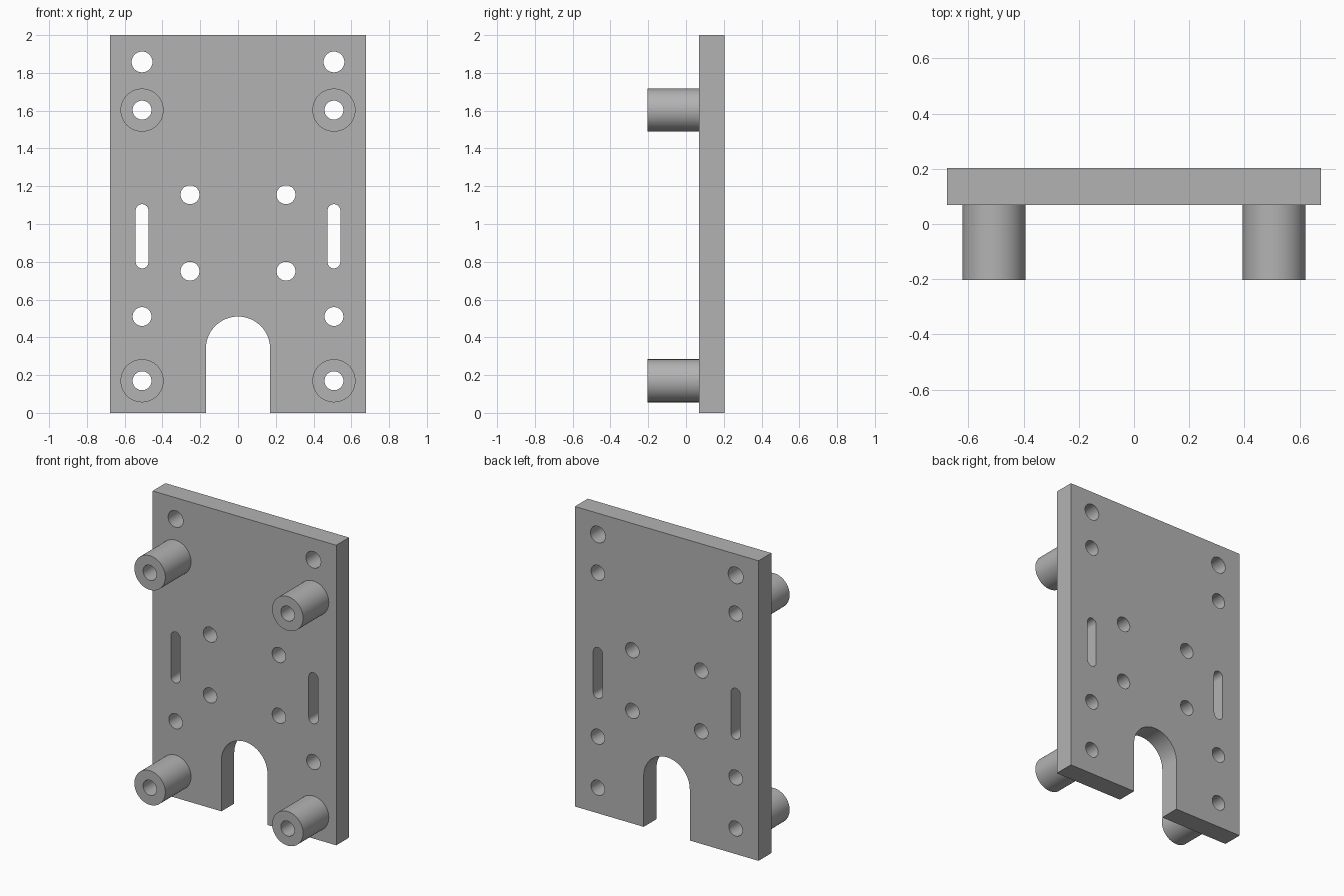
import bpy, bmesh, math

cube = bpy.data.objects.get("Cube")
if cube:
    bpy.data.objects.remove(cube, do_unlink=True)

FRONT, SEAM, BACK = -0.203, 0.068, 0.203
HALF_W, HEIGHT, COL_X = 0.677, 2.0, 0.508

grey = bpy.data.materials.new("plain grey")
grey.use_nodes = True
tone = (0.45, 0.45, 0.45, 1)
grey.diffuse_color = tone
grey.node_tree.nodes["Principled BSDF"].inputs["Base Color"].default_value = tone


def capsule(x, z_low, z_high, r, seg=48):
    """Outline of an upright slot; a circle when both centres match."""
    pts = []
    for zc, start in ((z_high, 0), (z_low, math.pi)):
        for i in range(seg // 2 + 1):
            a = start + 2 * math.pi * i / seg
            pts.append((x + r * math.cos(a), zc + r * math.sin(a)))
    return pts


def add_prism(bm, outline, y0, y1):
    """Extrude an x-z outline along y."""
    face = bm.faces.new([bm.verts.new((x, y0, z)) for x, z in outline])
    ext = bmesh.ops.extrude_face_region(bm, geom=[face])["geom"]
    moved = [v for v in ext if isinstance(v, bmesh.types.BMVert)]
    bmesh.ops.translate(bm, verts=moved, vec=(0, y1 - y0, 0))


def make(name, outlines, y0, y1):
    bm = bmesh.new()
    for outline in outlines:
        add_prism(bm, outline, y0, y1)
    bmesh.ops.remove_doubles(bm, verts=bm.verts, dist=1e-5)
    bmesh.ops.recalc_face_normals(bm, faces=bm.faces)
    mesh = bpy.data.meshes.new(name)
    bm.to_mesh(mesh)
    bm.free()
    mesh.materials.append(grey)
    obj = bpy.data.objects.new(name, mesh)
    bpy.context.collection.objects.link(obj)
    return obj


def cut_and_shade(obj, cutter):
    bpy.ops.object.select_all(action="DESELECT")
    bpy.context.view_layer.objects.active = obj
    obj.select_set(True)
    mod = obj.modifiers.new("openings", "BOOLEAN")
    mod.operation, mod.solver, mod.object = "DIFFERENCE", "EXACT", cutter
    bpy.ops.object.modifier_apply(modifier=mod.name)
    bpy.ops.object.shade_smooth_by_angle(angle=math.radians(30))


# Openings: central notch, then mirrored holes and slots
BOSS_Z = {"lower": 0.17, "upper": 1.603}
openings = [capsule(0, -0.3, 0.34, 0.17, 64)]
for s in (-1, 1):
    holes = [(COL_X, 1.858, 0.055), (COL_X, 0.51, 0.05),
             (0.254, 1.155, 0.05), (0.254, 0.75, 0.05)]
    holes += [(COL_X, z, 0.05) for z in BOSS_Z.values()]
    openings += [capsule(s * x, z, z, r) for x, z, r in holes]
    openings.append(capsule(s * COL_X, 0.799, 1.071, 0.034))
cutter = make("opening_cutter", openings, FRONT - 0.1, BACK + 0.1)
cutter.hide_render = True

# Flat mounting plate
rect = [(-HALF_W, 0), (HALF_W, 0), (HALF_W, HEIGHT), (-HALF_W, HEIGHT)]
cut_and_shade(make("mounting_plate", [rect], SEAM, BACK), cutter)

# Four hollow standoffs on the front
for side, s in (("right", -1), ("left", 1)):
    for level, z in BOSS_Z.items():
        boss = make(f"{level}_{side}_standoff",
                    [capsule(s * COL_X, z, z, 0.114, 64)], FRONT, SEAM)
        cut_and_shade(boss, cutter)

bpy.data.objects.remove(cutter, do_unlink=True)
